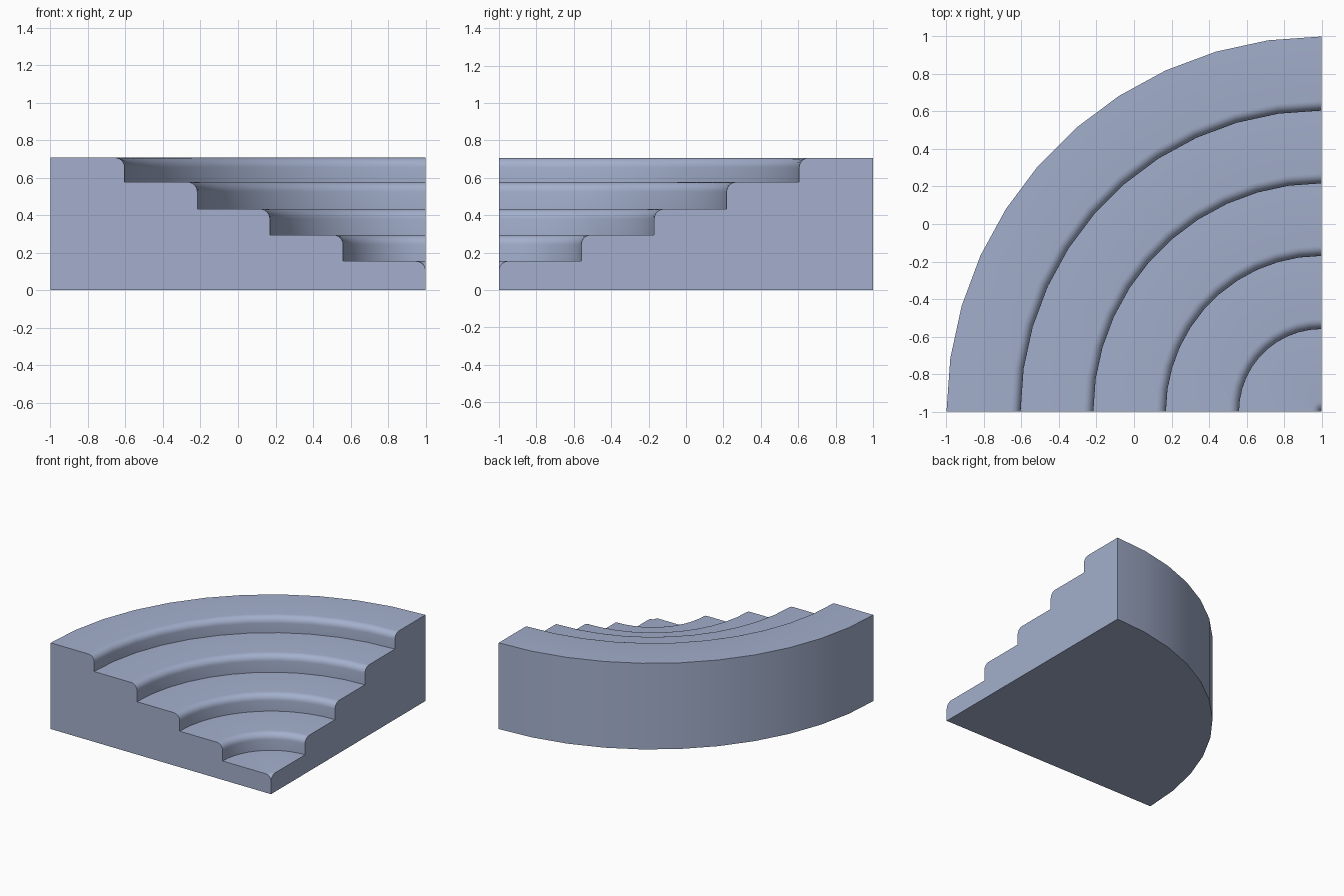
import bpy, bmesh, math

if "Cube" in bpy.data.objects:
    bpy.data.objects.remove(bpy.data.objects["Cube"])

SEGMENTS = 11          # facets round the quarter circle
FILLET = 0.052         # rounded nose on every step
ARC = 6
OUTER = 2.0
CX, CY = 1.0, -1.0     # shared centre of all the arcs
steps = [(0.0, 0.155), (0.44, 0.295), (0.83, 0.433), (1.217, 0.577), (1.605, 0.707)]

# Stair cross-section (radius, height), from the axis outward
profile = [(0.0, 0.0)]
for i, (r, z) in enumerate(steps):
    if i:
        profile.append((r, steps[i - 1][1]))       # foot of the riser
    for k in range(ARC + 1):                       # rounded nose
        a = math.pi / 2 * k / ARC
        profile.append((r + FILLET * (1 - math.cos(a)),
                        z - FILLET * (1 - math.sin(a))))
profile += [(OUTER, steps[-1][1]), (OUTER, 0.0)]

# Sweep the section through a quarter turn
bm = bmesh.new()
rings = []
for s in range(SEGMENTS + 1):
    a = math.pi - math.pi / 2 * s / SEGMENTS
    rings.append([bm.verts.new((CX + r * math.cos(a), CY + r * math.sin(a), z))
                  for r, z in profile])
n = len(profile)
for a, b in zip(rings, rings[1:]):
    for i in range(1, n):
        j = (i + 1) % n
        bm.faces.new((a[i], a[j], b[j], b[i]))
bm.faces.new(rings[0])
bm.faces.new(rings[-1])
bmesh.ops.remove_doubles(bm, verts=bm.verts, dist=1e-5)
bmesh.ops.recalc_face_normals(bm, faces=bm.faces)

mesh = bpy.data.meshes.new("corner_steps")
bm.to_mesh(mesh)
bm.free()
steps_obj = bpy.data.objects.new("corner_steps", mesh)
bpy.context.collection.objects.link(steps_obj)

# Single flat colour
mat = bpy.data.materials.new("pale blue grey")
mat.diffuse_color = (0.366, 0.429, 0.604, 1)
mat.use_nodes = True
mat.node_tree.nodes["Principled BSDF"].inputs["Base Color"].default_value = mat.diffuse_color
mesh.materials.append(mat)

bpy.context.view_layer.objects.active = steps_obj
steps_obj.select_set(True)
bpy.ops.object.shade_smooth_by_angle(angle=math.radians(30))
